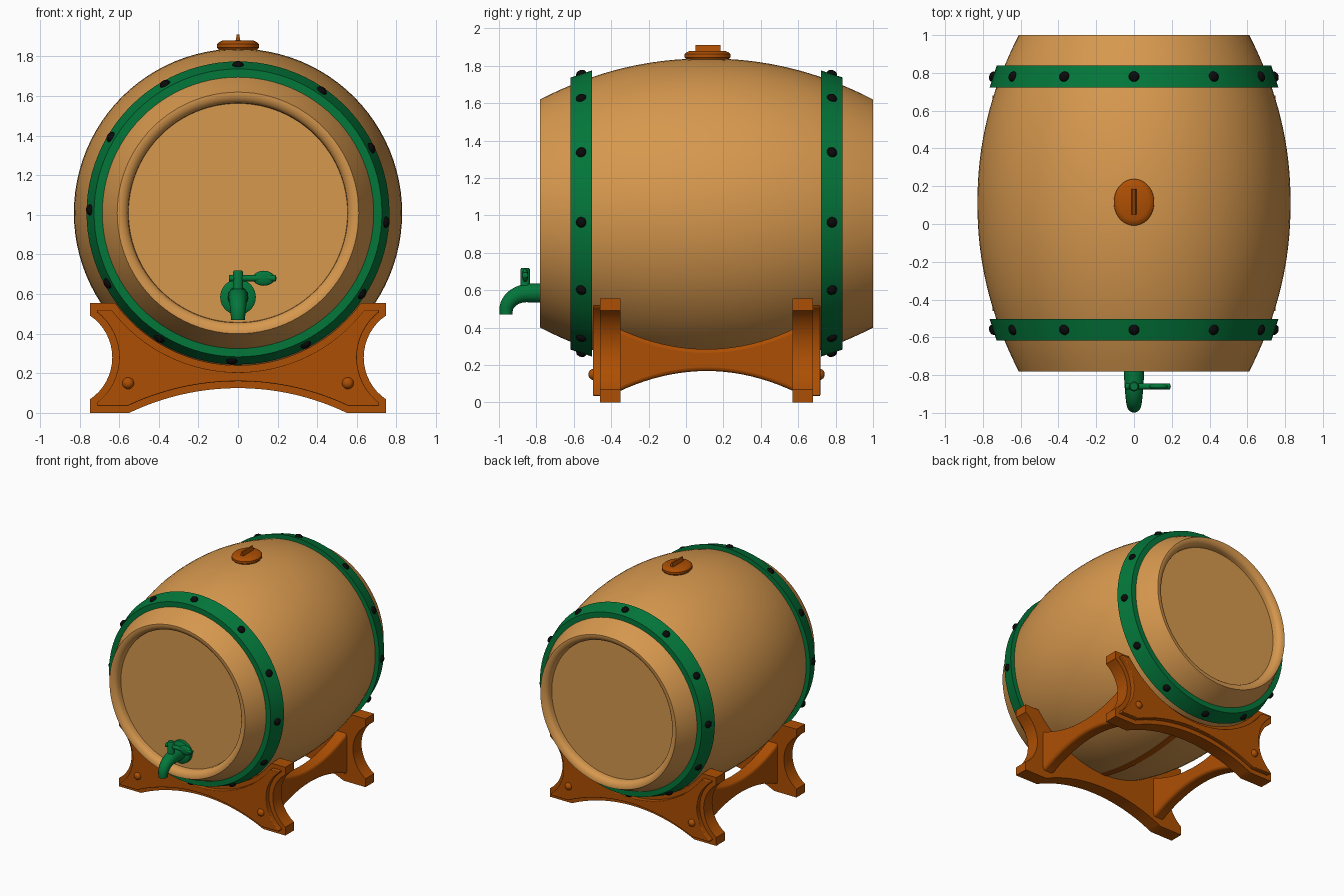
import bpy, bmesh, math
from mathutils import Matrix, Vector

if "Cube" in bpy.data.objects:
    bpy.data.objects.remove(bpy.data.objects["Cube"])

MID_Y, AXIS_Z = 0.11, 1.01   # barrel centre


def material(name, rgb):
    m = bpy.data.materials.new(name)
    m.use_nodes = True
    m.diffuse_color = (*rgb, 1)
    m.node_tree.nodes["Principled BSDF"].inputs["Base Color"].default_value = (*rgb, 1)
    return m


OAK = material("light oak", (0.68, 0.315, 0.076))
BROWN = material("russet wood", (0.42, 0.078, 0.001))
GREEN = material("green paint", (0.001, 0.185, 0.043))
BLACK = material("black iron", (0.003, 0.003, 0.003))


def finish(name, bm, mat, angle=35):
    bmesh.ops.recalc_face_normals(bm, faces=bm.faces)
    mesh = bpy.data.meshes.new(name)
    bm.to_mesh(mesh)
    bm.free()
    mesh.materials.append(mat)
    ob = bpy.data.objects.new(name, mesh)
    bpy.context.collection.objects.link(ob)
    bpy.ops.object.select_all(action='DESELECT')
    bpy.context.view_layer.objects.active = ob
    ob.select_set(True)
    bpy.ops.object.shade_smooth_by_angle(angle=math.radians(angle))
    return ob


def lathe(name, profile, mat, place, closed=False, steps=96):
    """Revolve (radius, height) points around z, then apply a placement matrix."""
    bm = bmesh.new()
    vs = [bm.verts.new((r, 0, h)) for r, h in profile]
    pairs = list(zip(vs, vs[1:])) + ([(vs[-1], vs[0])] if closed else [])
    edges = [bm.edges.new(p) for p in pairs]
    bmesh.ops.spin(bm, geom=vs + edges, cent=(0, 0, 0), axis=(0, 0, 1),
                   angle=math.tau, steps=steps, use_merge=True)
    bmesh.ops.remove_doubles(bm, verts=bm.verts, dist=1e-5)
    bm.transform(place)
    return finish(name, bm, mat)


def slab(name, outline, offset, axis, mat, bevel=0):
    """Extrude a 2D outline (u, z) along x or y between two offsets."""
    bm = bmesh.new()
    a, b = offset
    point = (lambda u, z, d: (u, d, z)) if axis == 'y' else (lambda u, z, d: (d, u, z))
    face = bm.faces.new([bm.verts.new(point(u, z, a)) for u, z in outline])
    shift = (0, b - a, 0) if axis == 'y' else (b - a, 0, 0)
    ext = bmesh.ops.extrude_face_region(bm, geom=[face], use_keep_orig=True)
    bmesh.ops.translate(bm, vec=shift,
                        verts=[v for v in ext["geom"] if isinstance(v, bmesh.types.BMVert)])
    ob = finish(name, bm, mat, 30)
    if bevel:
        mod = ob.modifiers.new("Bevel", 'BEVEL')
        mod.width, mod.segments, mod.limit_method = bevel, 3, 'ANGLE'
    return ob


def barrel_radius(t):
    return 0.829 - 0.219 * abs(t / 0.89) ** 2.1


along_y = Matrix.Translation((0, MID_Y, AXIS_Z)) @ Matrix.Rotation(-math.pi / 2, 4, 'X')

# Barrel body with recessed heads at both ends
rim = [(0, 0.825), (0.553, 0.825), (0.555, 0.855), (0.56, 0.867), (0.57, 0.878), (0.584, 0.886), (0.6, 0.89)]
side = [(barrel_radius(t), t) for t in (0.89 * (1 - i / 16) for i in range(33))]
lathe("barrel", rim + side + [(r, -h) for r, h in reversed(rim)], OAK, along_y)

# Hoops with rivets, mirrored front to back
for s, end in ((-1, "front"), (1, "back")):
    hoop = [(0.727, s * 0.728), (0.765, s * 0.612), (0.715, s * 0.612), (0.68, s * 0.728)]
    lathe(end + "_hoop", hoop, GREEN, along_y, closed=True)
    for i in range(1, 13):
        a = math.radians(4.8 + 29.6 * i)
        out = Vector((math.sin(a), s * 0.33, math.cos(a))).normalized()
        spot = Vector((0.746 * math.sin(a), MID_Y + s * 0.67, AXIS_Z + 0.746 * math.cos(a)))
        dome = [(0.028, -0.01), (0.028, 0.004), (0.022, 0.014), (0.012, 0.019), (0, 0.021)]
        place = Matrix.Translation(spot) @ out.to_track_quat('Z', 'Y').to_matrix().to_4x4()
        lathe(f"{end}_rivet_{i}", dome, BLACK, place, steps=16)

# Bung with a thin grip
bung = [(0, 0), (0.095, 0), (0.1, 0.018), (0.107, 0.025), (0.107, 0.042), (0.097, 0.052),
        (0.08, 0.06), (0, 0.06)]
lathe("bung", bung, BROWN, Matrix.Translation((0, 0.115, 1.82)) @ Matrix.Diagonal((1, 1.15, 1, 1)), steps=48)
slab("bung_grip", [(-0.014, 1.87), (0.014, 1.87), (0.006, 1.912), (-0.006, 1.912)],
     (0.05, 0.185), 'y', BROWN)


# Cradle end plates
def arc(cx, cz, r, a0, a1, n=16):
    return [(cx + r * math.cos(a0 + (a1 - a0) * i / n), cz + r * math.sin(a0 + (a1 - a0) * i / n))
            for i in range(n + 1)]


def plate_outline(d):
    """Cradle silhouette, inset by d."""
    x, top = 0.748 - d, 0.555 - d
    seat, waist, foot = 0.77 + d, 0.255 + d, 1.272 + d
    half = arc(0, AXIS_Z, seat, -math.pi / 2, -math.asin((AXIS_Z - top) / seat))
    half += [(x, top)]
    w = math.acos((0.89 - x) / waist)
    half += arc(0.89, 0.28, waist, math.pi - w, math.pi + w)
    half += [(x, d)]
    half += arc(0, -1.147, foot, math.asin((1.147 + d) / foot), math.pi / 2)
    return half + [(-u, z) for u, z in reversed(half[1:-1])]


for s, end in ((-1, "front"), (1, "back")):
    at = lambda t: MID_Y + s * t
    slab(end + "_cradle", plate_outline(0), (at(0.46), at(0.57)), 'y', BROWN)
    slab(end + "_cradle_panel", plate_outline(0.035), (at(0.56), at(0.608)), 'y', BROWN, 0.008)
    for x in (-0.555, 0.555):
        knob = [(0.03, 0), (0.028, 0.01), (0.02, 0.02), (0.01, 0.025), (0, 0.026)]
        place = Matrix.Translation((x, at(0.605), 0.15)) @ Matrix.Rotation(-s * math.pi / 2, 4, 'X')
        lathe(f"{end}_peg_{'left' if x > 0 else 'right'}", knob, BROWN, place, steps=20)

# Arched stretchers joining the plates
ts = [i / 10 - 1 for i in range(21)]
beam = [(MID_Y + 0.48 * t, 0.285 + 0.115 * t * t) for t in ts]
beam += [(MID_Y + 0.48 * t, 0.168 - 0.115 * t * t) for t in reversed(ts)]
slab("left_stretcher", beam, (0.48, 0.58), 'x', BROWN, 0.02)
slab("right_stretcher", beam, (-0.58, -0.48), 'x', BROWN, 0.02)

# Thin keel strip under the barrel
keel = [(MID_Y + 0.48 * t, AXIS_Z - barrel_radius(0.48 * t) - 0.004) for t in ts]
keel += [(y, z + 0.009) for y, z in reversed(keel)]
slab("keel_strip", keel, (-0.025, 0.025), 'x', BROWN)

# Tap: flange, bent spout, stem and lever
to_front = Matrix.Translation((0, -0.715, 0.585)) @ Matrix.Rotation(math.pi / 2, 4, 'X')
lathe("tap_flange", [(0.09, 0), (0.09, 0.03), (0.075, 0.038), (0.06, 0.042), (0, 0.042)],
      GREEN, to_front, steps=40)
curve = bpy.data.curves.new("tap_spout", 'CURVE')
curve.dimensions, curve.bevel_depth, curve.bevel_resolution = '3D', 0.05, 5
curve.use_fill_caps = True
spline = curve.splines.new('POLY')
path = [(-0.71, 0.585), (-0.8, 0.585)]
path += [(-0.84 - y, 0.49 + z) for y, z in
         ((0.122 * math.sin(a), 0.095 * math.cos(a)) for a in (math.pi * i / 20 for i in range(11)))]
path += [(-0.962, 0.47)]
spline.points.add(len(path) - 1)
for i, (p, (y, z)) in enumerate(zip(spline.points, path)):
    p.co = (0, y, z, 1)
    p.radius = 1.08 - 0.38 * i / (len(path) - 1)
spline.use_smooth = True
curve.materials.append(GREEN)
bpy.context.collection.objects.link(bpy.data.objects.new("tap_spout", curve))

stem = [(0, 0), (0.026, 0), (0.026, 0.13), (0.02, 0.14), (0, 0.14)]
lathe("tap_stem", stem, GREEN, Matrix.Translation((0, -0.86, 0.58)), steps=24)
rod = [(0, 0), (0.016, 0), (0.016, 0.235), (0, 0.24)]
lathe("tap_lever", rod, GREEN,
      Matrix.Translation((-0.045, -0.86, 0.68)) @ Matrix.Rotation(math.pi / 2, 4, 'Y'), steps=20)
bm = bmesh.new()
bmesh.ops.create_uvsphere(bm, u_segments=24, v_segments=12, radius=1)
bm.transform(Matrix.Translation((0.13, -0.86, 0.68)) @ Matrix.Diagonal((0.055, 0.016, 0.038, 1)))
finish("tap_lever_grip", bm, GREEN)
